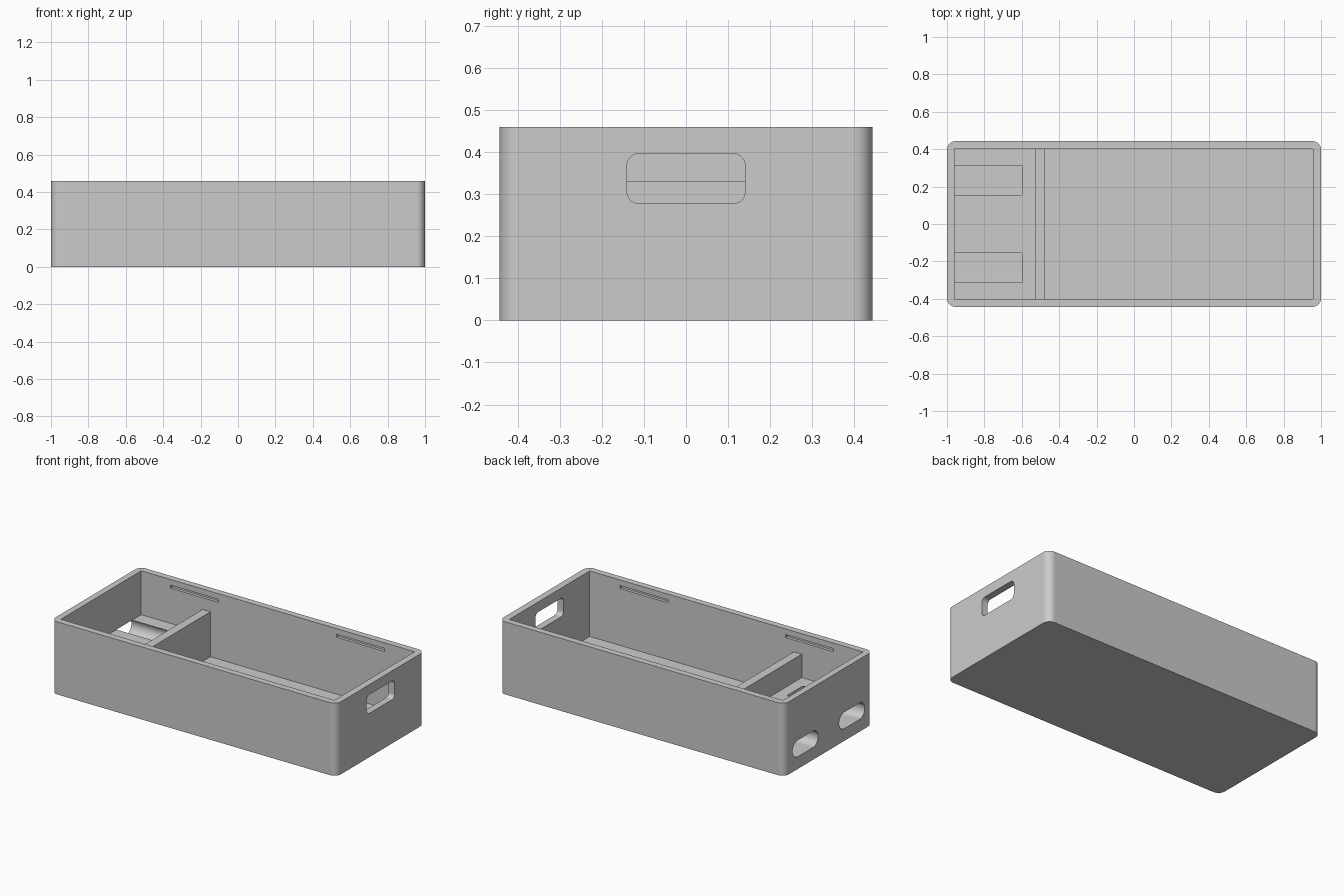
import bpy, bmesh, math
from mathutils import Vector

cube = bpy.data.objects.get("Cube")
if cube:
    bpy.data.objects.remove(cube, do_unlink=True)

grey = bpy.data.materials.new("plain grey")
grey.use_nodes = True
grey.diffuse_color = (0.6, 0.6, 0.6, 1)
grey.node_tree.nodes["Principled BSDF"].inputs["Base Color"].default_value = (0.6, 0.6, 0.6, 1)


def rounded_rect(cu, cv, half_u, half_v, r, steps=10):
    """Outline of a rounded rectangle in a 2D plane."""
    pts = []
    for corner, (su, sv) in enumerate([(1, 1), (-1, 1), (-1, -1), (1, -1)]):
        for i in range(steps + 1):
            a = math.pi / 2 * (corner + i / steps)
            pts.append((cu + su * (half_u - r) + r * math.cos(a),
                        cv + sv * (half_v - r) + r * math.sin(a)))
    return pts


def prism(name, outline, axis, start, end):
    """Extrude a 2D outline along one axis."""
    place = {"x": lambda u, v, w: (w, u, v),
             "y": lambda u, v, w: (u, w, v),
             "z": lambda u, v, w: (u, v, w)}[axis]
    bm = bmesh.new()
    face = bm.faces.new([bm.verts.new(place(u, v, start)) for u, v in outline])
    top = bmesh.ops.extrude_face_region(bm, geom=[face])["geom"]
    bmesh.ops.translate(bm, verts=[g for g in top if isinstance(g, bmesh.types.BMVert)],
                        vec=Vector(place(0, 0, end - start)))
    bmesh.ops.remove_doubles(bm, verts=bm.verts, dist=1e-5)
    bmesh.ops.recalc_face_normals(bm, faces=bm.faces)
    mesh = bpy.data.meshes.new(name)
    bm.to_mesh(mesh)
    bm.free()
    mesh.materials.append(grey)
    obj = bpy.data.objects.new(name, mesh)
    bpy.context.collection.objects.link(obj)
    return obj


def cut(target, cutter):
    cutter.hide_render = True
    bpy.context.view_layer.objects.active = target
    mod = target.modifiers.new("cut", "BOOLEAN")
    mod.operation = "DIFFERENCE"
    mod.solver = "EXACT"
    mod.object = cutter
    bpy.ops.object.modifier_apply(modifier=mod.name)
    bpy.data.objects.remove(cutter, do_unlink=True)


# Outer box with rounded upright corners
box = prism("open_box", rounded_rect(0, 0, 1, 0.443, 0.046), "z", 0, 0.46)

# Inside: raised floor at one end, low divider, deep main compartment
floor = 0.1818
inside = [(-0.96, 0.5), (-0.96, floor), (-0.53, floor), (-0.53, 0.33),
          (-0.475, 0.33), (-0.475, 0.045), (0.957, 0.045), (0.957, 0.5)]
cut(box, prism("inside_cutter", inside, "y", -0.402, 0.402))

# Two pill-shaped channels through the end wall, open to the raised floor
for y in (-0.233, 0.233):
    cut(box, prism("channel_cutter", rounded_rect(y, 0.13, 0.128, 0.052, 0.052), "x", -1.1, -0.6))

# Window in the opposite end wall
cut(box, prism("window_cutter", rounded_rect(0, 0.337, 0.14, 0.059, 0.027), "x", 0.9, 1.1))

# Narrow lid grooves in both long walls
for x in (-0.585, 0.577):
    groove = [(x - 0.168, 0.405), (x + 0.168, 0.405), (x + 0.168, 0.424), (x - 0.168, 0.424)]
    cut(box, prism("groove_cutter", groove, "y", -0.42, 0.42))

# Smooth rounds, crisp edges, flat walls
bpy.ops.object.select_all(action="DESELECT")
box.select_set(True)
bpy.context.view_layer.objects.active = box
bpy.ops.object.shade_smooth_by_angle(angle=math.radians(30))
box.modifiers.new("flat_walls", "WEIGHTED_NORMAL").keep_sharp = True
